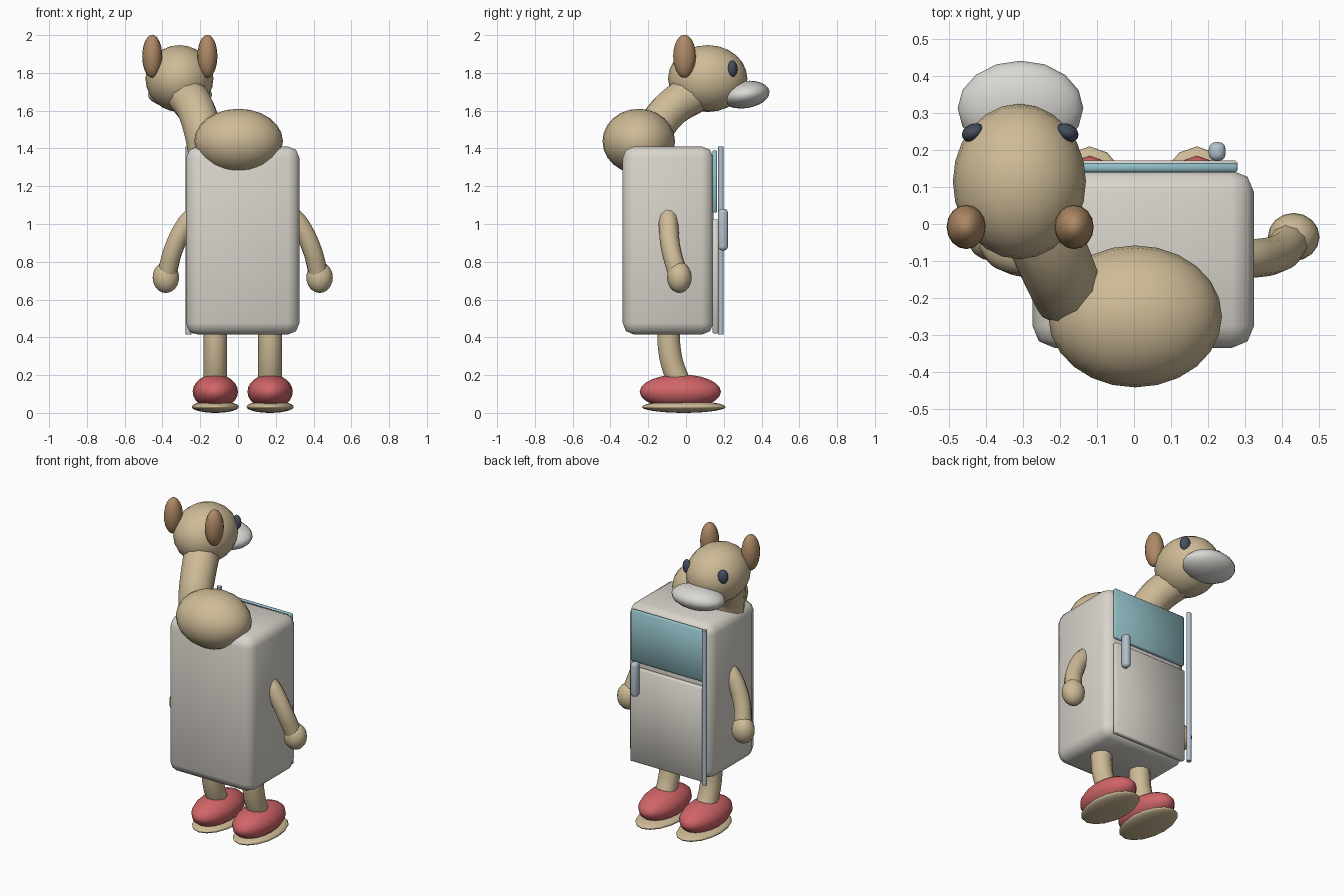
import bpy
from math import radians

if "Cube" in bpy.data.objects:
    bpy.data.objects.remove(bpy.data.objects["Cube"])


def material(name, rgb):
    m = bpy.data.materials.new(name)
    m.diffuse_color = (*rgb, 1)
    m.use_nodes = True
    m.node_tree.nodes["Principled BSDF"].inputs["Base Color"].default_value = m.diffuse_color
    return m


TAN = material("tan fur", (0.62, 0.50, 0.31))
WHITE = material("warm white enamel", (0.69, 0.66, 0.60))
PALE = material("pale muzzle", (0.70, 0.69, 0.66))
RED = material("red shoe", (0.64, 0.13, 0.14))
BROWN = material("brown ear", (0.42, 0.25, 0.13))
DARK = material("dark eye", (0.06, 0.075, 0.11))
TEAL = material("teal door", (0.29, 0.52, 0.57))
METAL = material("blue grey metal", (0.45, 0.54, 0.62))


def finish(ob, name, mat, angle=60):
    ob.name = name
    ob.data.materials.clear()
    ob.data.materials.append(mat)
    bpy.ops.object.shade_smooth_by_angle(angle=radians(angle))
    return ob


def ellipsoid(name, mat, centre, radii, rot=(0, 0, 0), segs=16):
    bpy.ops.mesh.primitive_uv_sphere_add(segments=segs, ring_count=12, location=centre,
                                         rotation=[radians(a) for a in rot])
    ob = bpy.context.object
    ob.scale = radii
    return finish(ob, name, mat)


def box(name, mat, lo, hi, bevel, segs=2):
    bpy.ops.mesh.primitive_cube_add(size=1, location=[(a + b) / 2 for a, b in zip(lo, hi)])
    ob = bpy.context.object
    ob.scale = [b - a for a, b in zip(lo, hi)]
    bpy.ops.object.transform_apply(location=False, rotation=False, scale=True)
    mod = ob.modifiers.new("rounded edges", "BEVEL")
    mod.width, mod.segments = bevel, segs
    bpy.ops.object.modifier_apply(modifier=mod.name)
    return finish(ob, name, mat, 50)


def tube(name, mat, points, radius):
    """Round tube through points given as (x, y, z, radius factor)."""
    cu = bpy.data.curves.new(name, "CURVE")
    cu.dimensions = "3D"
    cu.bevel_depth, cu.bevel_resolution = radius, 3
    cu.use_fill_caps = True
    cu.resolution_u = 5
    sp = cu.splines.new("BEZIER")
    sp.bezier_points.add(len(points) - 1)
    for bp, p in zip(sp.bezier_points, points):
        bp.co, bp.radius = p[:3], p[3]
        bp.handle_left_type = bp.handle_right_type = "AUTO"
    ob = bpy.data.objects.new(name, cu)
    bpy.context.collection.objects.link(ob)
    bpy.ops.object.select_all(action="DESELECT")
    ob.select_set(True)
    bpy.context.view_layer.objects.active = ob
    bpy.ops.object.convert(target="MESH")
    return finish(bpy.context.object, name, mat)


# Cabinet body
box("cabinet", WHITE, (-0.275, -0.335, 0.415), (0.325, 0.145, 1.41), 0.06)

# Doors, handle and side rail
box("upper_door", TEAL, (-0.245, 0.14, 1.06), (0.28, 0.165, 1.39), 0.006, 1)
box("lower_door", WHITE, (-0.245, 0.14, 0.42), (0.28, 0.172, 1.025), 0.006, 1)
tube("door_rail", METAL, [(-0.262, 0.185, 0.415, 1), (-0.262, 0.185, 1.41, 1)], 0.015)
box("door_handle", METAL, (0.202, 0.17, 0.86), (0.248, 0.222, 1.08), 0.02, 3)

# Hump and neck
ellipsoid("hump", TAN, (0.003, -0.25, 1.438), (0.235, 0.192, 0.172), segs=24)
tube("neck", TAN, [(-0.165, -0.19, 1.36, 0.95), (-0.185, -0.17, 1.48, 0.98),
                   (-0.225, -0.08, 1.61, 1.02), (-0.29, 0.06, 1.70, 1.05)], 0.102)

# Head
ellipsoid("head", TAN, (-0.31, 0.115, 1.77), (0.18, 0.21, 0.177), segs=24)
ellipsoid("muzzle", PALE, (-0.307, 0.313, 1.685), (0.17, 0.13, 0.072), (8, 0, 0))
for side, label in ((-1, "left"), (1, "right")):
    ellipsoid(f"{label}_ear", BROWN, (-0.308 + side * 0.146, -0.008, 1.888), (0.053, 0.06, 0.114))
    ellipsoid(f"{label}_eye", DARK, (-0.308 + side * 0.127, 0.247, 1.822),
              (0.032, 0.024, 0.044), (0, 0, -side * 25))

# Arms and legs, mirrored about the cabinet's middle
MID = 0.025
for side, label in ((-1, "left"), (1, "right")):
    def at(x, y, z, r=1):
        return (MID + side * x, y, z, r)

    tube(f"{label}_arm", TAN, [at(0.25, -0.095, 1.06, 0.9), at(0.30, -0.093, 1.0),
                               at(0.365, -0.08, 0.87), at(0.40, -0.045, 0.74)], 0.052)
    ellipsoid(f"{label}_hand", TAN, at(0.407, -0.035, 0.717)[:3], (0.07, 0.065, 0.082))

    tube(f"{label}_leg", TAN, [at(0.145, -0.093, 0.46), at(0.145, -0.088, 0.34),
                               at(0.145, -0.07, 0.25), at(0.145, -0.03, 0.15)], 0.063)
    ellipsoid(f"{label}_shoe", RED, at(0.145, -0.03, 0.112)[:3], (0.12, 0.215, 0.092))
    ellipsoid(f"{label}_sole", TAN, at(0.145, -0.012, 0.032)[:3], (0.125, 0.222, 0.032))
